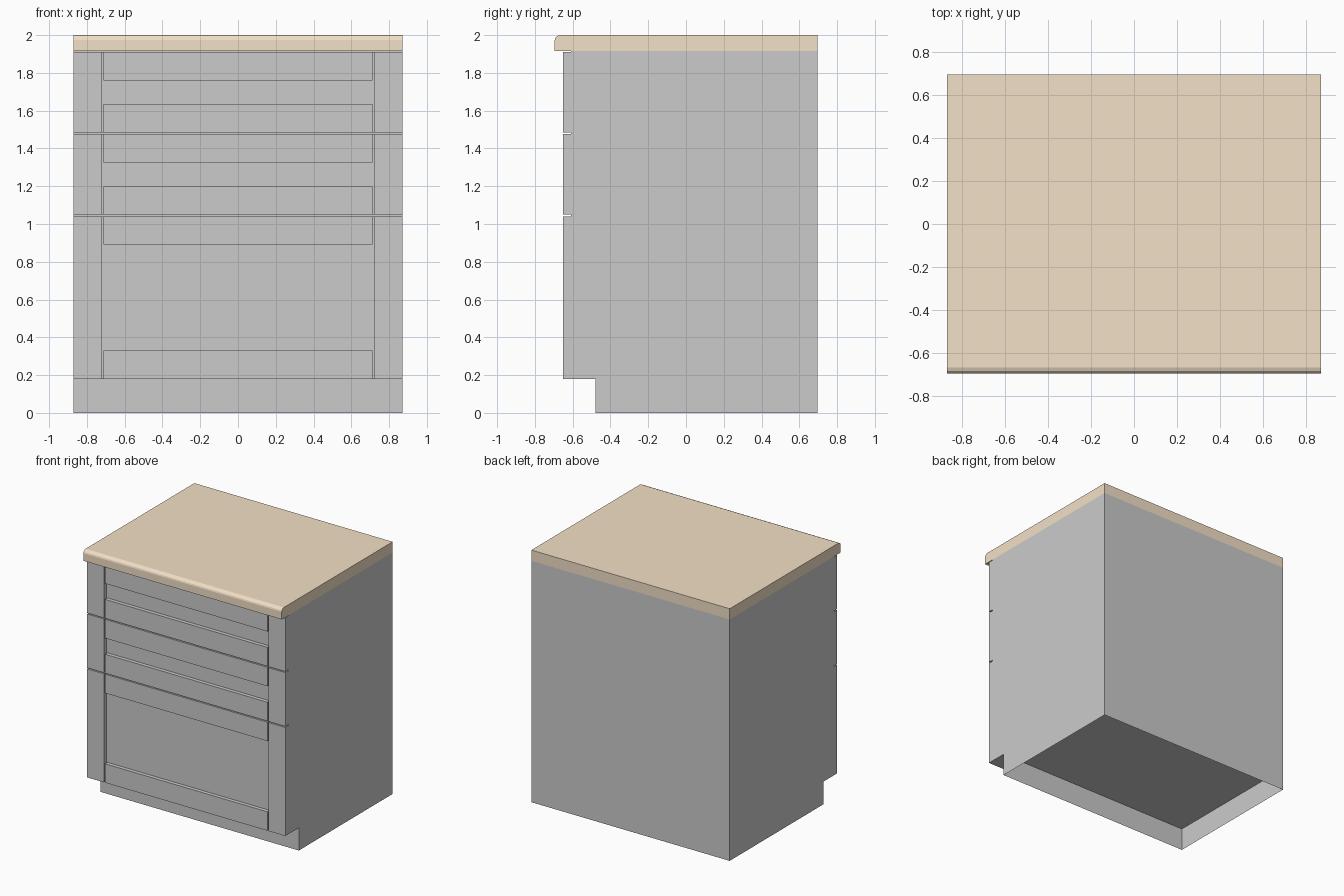
import bpy, bmesh

if "Cube" in bpy.data.objects:
    bpy.data.objects.remove(bpy.data.objects["Cube"])

W = 0.87            # half width
FRONT, BACK = -0.65, 0.695
CARCASS = -0.61     # carcass face behind the drawer fronts
TOE_Y, TOE_Z = -0.48, 0.18
UNDER = 1.915       # underside of worktop


def finish(name, bm, mat=None):
    bmesh.ops.recalc_face_normals(bm, faces=bm.faces)
    me = bpy.data.meshes.new(name)
    bm.to_mesh(me)
    bm.free()
    ob = bpy.data.objects.new(name, me)
    bpy.context.collection.objects.link(ob)
    if mat:
        me.materials.append(mat)
    return ob


def extrude_profile(profile):
    """Sweep a (y, z) outline across the full width."""
    bm = bmesh.new()
    face = bm.faces.new([bm.verts.new((-W, y, z)) for y, z in profile])
    new = bmesh.ops.extrude_face_region(bm, geom=[face], use_keep_orig=True)
    verts = [g for g in new["geom"] if isinstance(g, bmesh.types.BMVert)]
    bmesh.ops.translate(bm, verts=verts, vec=(2 * W, 0, 0))
    return bm


def box(name, x0, x1, y0, y1, z0, z1):
    bm = bmesh.new()
    bmesh.ops.create_cube(bm, size=1)
    for v in bm.verts:
        v.co = (x1 if v.co.x > 0 else x0,
                y1 if v.co.y > 0 else y0,
                z1 if v.co.z > 0 else z0)
    return finish(name, bm)


# Carcass with toe kick, open underneath
bm = extrude_profile([(CARCASS, UNDER), (BACK, UNDER), (BACK, 0),
                      (TOE_Y, 0), (TOE_Y, TOE_Z), (CARCASS, TOE_Z)])
bottom = [f for f in bm.faces if all(abs(v.co.z) < 1e-5 for v in f.verts)]
bmesh.ops.delete(bm, geom=bottom, context='FACES')
finish("carcass", bm)

# Cabinet floor above the open base
bm = bmesh.new()
bm.faces.new([bm.verts.new(p) for p in (
    (-W, TOE_Y, TOE_Z), (-W, BACK, TOE_Z), (W, BACK, TOE_Z), (W, TOE_Y, TOE_Z))])
for f in bm.faces:
    f.normal_update()
finish("cabinet_floor", bm)

# Drawer fronts: two stiles, two rails and a recessed panel each
STILE_X, RAIL_X, RAIL_H = 0.722, 0.713, 0.15
drawers = {"bottom_drawer": (TOE_Z, 1.041),
           "middle_drawer": (1.049, 1.476),
           "top_drawer": (1.484, 1.91)}
for name, (z0, z1) in drawers.items():
    for side, a, b in (("left", -W, -STILE_X), ("right", STILE_X, W)):
        box(f"{name}_{side}_stile", a, b, FRONT, CARCASS, z0, z1)
    for side, a, b in (("lower", z0, z0 + RAIL_H), ("upper", z1 - RAIL_H, z1)):
        box(f"{name}_{side}_rail", -RAIL_X, RAIL_X, FRONT, CARCASS, a, b)
    box(f"{name}_panel", -STILE_X, STILE_X, FRONT + 0.03, CARCASS, z0, z1)

# Worktop with rounded front edge
wood = bpy.data.materials.new("wood")
wood.diffuse_color = (0.9, 0.75, 0.57, 1)
wood.use_nodes = True
wood.node_tree.nodes["Principled BSDF"].inputs["Base Color"].default_value = wood.diffuse_color
bm = extrude_profile([(-0.695, UNDER), (-0.695, 1.974), (-0.692, 1.985),
                      (-0.684, 1.994), (-0.668, 2.0), (BACK, 2.0), (BACK, UNDER)])
finish("worktop", bm, wood)
